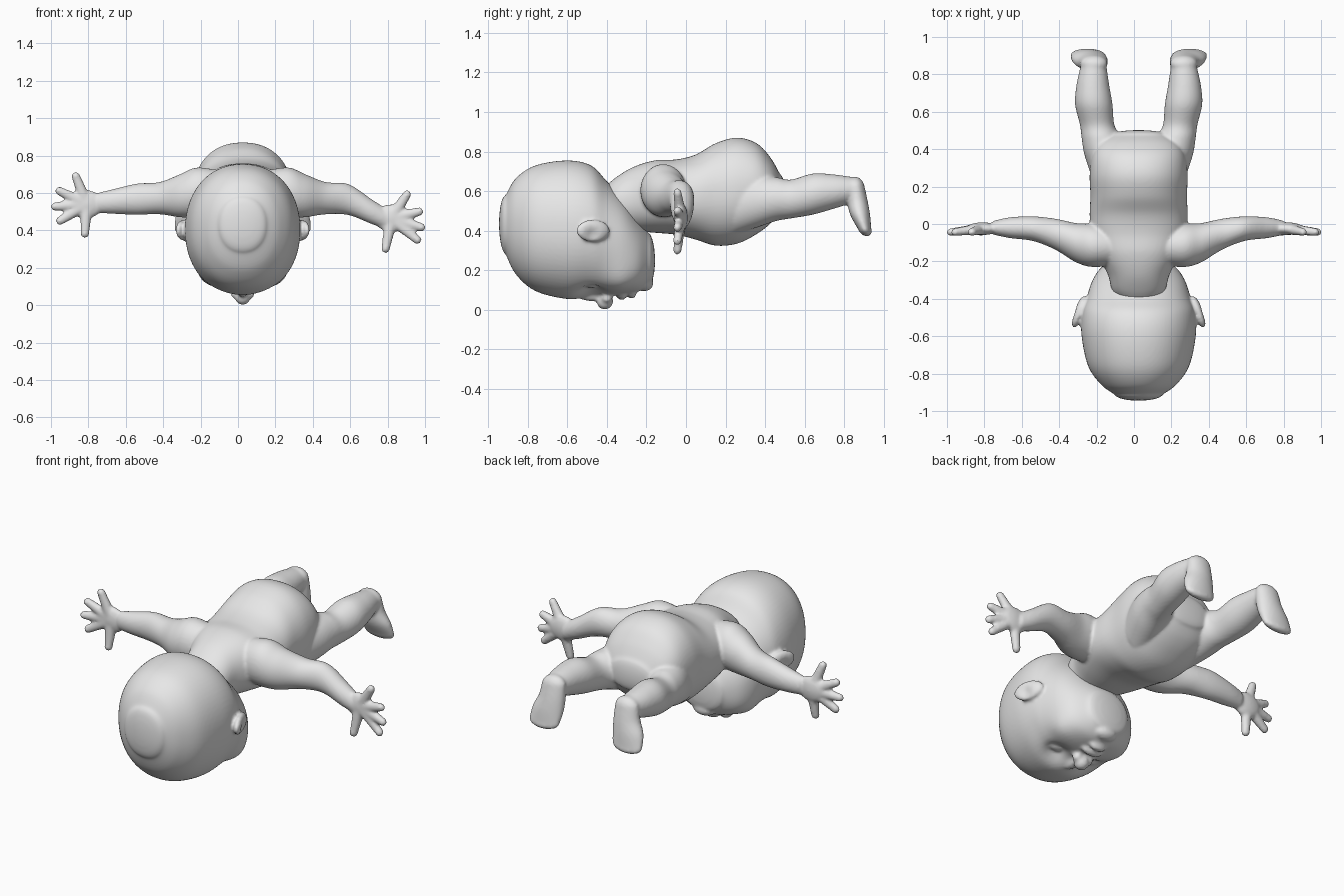
import bpy, bmesh, math
from mathutils import Vector, Matrix

if "Cube" in bpy.data.objects:
    bpy.data.objects.remove(bpy.data.objects["Cube"])

X, Y, Z = Vector((1, 0, 0)), Vector((0, 1, 0)), Vector((0, 0, 1))
MID = 0.025      # x of the body's symmetry plane
SIDES = (-1, 1)

skin = bpy.data.materials.new("grey_clay")
skin.use_nodes = True
skin.diffuse_color = (0.8, 0.8, 0.8, 1)
skin.node_tree.nodes["Principled BSDF"].inputs["Base Color"].default_value = skin.diffuse_color


def spline(rows, steps=6):
    """Smoothly interpolate rows of numbers."""
    out = []
    for i in range(len(rows) - 1):
        a, b, c, d = (rows[min(max(i + k, 0), len(rows) - 1)] for k in (-1, 0, 1, 2))
        for s in range(steps):
            t = s / steps
            out.append([q + t / 2 * (r - p + t * (2*p - 5*q + 4*r - s2 + t * (3*(q - r) + s2 - p)))
                        for p, q, r, s2 in zip(a, b, c, d)])
    return out + [list(rows[-1])]


def loft(bm, rows, u, v, dome=1.0, power=2.0, sides=40):
    """Skin rows of (x, y, z, radius_u, radius_v), with domed ends."""
    rows = spline(rows)
    caps = []
    for end, inner in ((rows[0], rows[1]), (rows[-1], rows[-2])):
        c = Vector(end[:3])
        out = (c - Vector(inner[:3])).normalized() * min(end[3:]) * dome
        angles = [math.radians(a) for a in (20, 40, 60, 75, 86)]
        caps.append([[*(c + out * math.sin(a)), end[3] * math.cos(a), end[4] * math.cos(a)]
                     for a in angles])
    rows = caps[0][::-1] + rows + caps[1]
    rings = []
    for x, y, z, ru, rv in rows:
        ring = []
        for k in range(sides):
            a = math.tau * k / sides
            cu, cv = (math.copysign(abs(f(a)) ** (2 / power), f(a)) for f in (math.cos, math.sin))
            ring.append(bm.verts.new(Vector((x, y, z)) + u * ru * cu + v * rv * cv))
        rings.append(ring)
    faces = [bm.faces.new(rings[0]), bm.faces.new(rings[-1])]
    for a, b in zip(rings, rings[1:]):
        faces += [bm.faces.new((a[k], a[k - 1], b[k - 1], b[k])) for k in range(sides)]
    bmesh.ops.recalc_face_normals(bm, faces=faces)


def blob(bm, centre, radii, tilt=0.0, axis="X"):
    """Add an ellipsoid."""
    m = Matrix.Translation(centre) @ Matrix.Rotation(tilt, 4, axis) @ Matrix.Diagonal((*radii, 1))
    bmesh.ops.create_uvsphere(bm, u_segments=32, v_segments=20, radius=1, matrix=m)


def push(bm, centre, move, reach):
    """Soft sculpting stroke."""
    for v in bm.verts:
        d = (v.co - Vector(centre)).length / reach
        v.co += Vector(move) * math.exp(-d * d)


def fuse(name, bm, voxel, rounds):
    """Turn overlapping volumes into one smooth skin."""
    mesh = bpy.data.meshes.new(name)
    bm.to_mesh(mesh)
    bm.free()
    mesh.materials.append(skin)
    ob = bpy.data.objects.new(name, mesh)
    bpy.context.collection.objects.link(ob)
    rm = ob.modifiers.new("fuse", "REMESH")
    rm.mode, rm.voxel_size, rm.use_smooth_shade = "VOXEL", voxel, True
    sm = ob.modifiers.new("soften", "SMOOTH")
    sm.factor, sm.iterations = 0.5, rounds


def sections(table):
    """Rows of (y, low, high, half_width) to loft rows."""
    return [(MID, y, (lo + hi) / 2, w, (hi - lo) / 2) for y, lo, hi, w in table]


# Head: crown towards the front, face turned down
head = bmesh.new()
loft(head, sections([
    (-.91, .28, .58, .13), (-.86, .18, .665, .2), (-.76, .095, .73, .27),
    (-.6, .055, .755, .305), (-.48, .062, .73, .303), (-.4, .07, .65, .28),
    (-.31, .08, .56, .25), (-.24, .095, .46, .205), (-.19, .13, .39, .14)]),
    X, Z, dome=.27, power=2.15, sides=72)
for s in SIDES:
    push(head, (MID + s * .11, -.48, .08), (0, 0, .05), .065)            # eye sockets
    push(head, (MID + s * .17, -.33, .17), (s * .025, 0, -.02), .09)     # cheeks
for s in SIDES:
    blob(head, (MID + s * .11, -.48, .145), (.058, .036, .036))          # closed eyelids
    blob(head, (MID + s * .036, -.4, .06), (.027, .028, .026))           # nostrils
    blob(head, (MID + s * .318, -.47, .4), (.028, .09, .056), s * .35, "Z")  # ears
    push(head, (MID + s * .36, -.47, .38), (-s * .022, 0, 0), .035)
blob(head, (MID, -.41, .045), (.042, .042, .043))                        # nose tip
blob(head, (MID, -.47, .07), (.028, .075, .026))                         # nose bridge
blob(head, (MID, -.325, .078), (.065, .026, .028))                       # upper lip
blob(head, (MID, -.275, .085), (.052, .024, .028))                       # lower lip
blob(head, (MID, -.21, .135), (.07, .045, .04))                          # chin
fuse("head", head, .009, 5)

# Torso, from neck to buttocks
body = bmesh.new()
loft(body, sections([
    (-.42, .42, .61, .09), (-.36, .41, .665, .14), (-.27, .4, .72, .165),
    (-.16, .39, .755, .22), (-.05, .38, .76, .255), (.05, .355, .785, .262),
    (.15, .325, .842, .258), (.26, .335, .87, .262), (.36, .385, .84, .25),
    (.43, .44, .765, .215), (.475, .5, .685, .15)]), X, Z, dome=.3, power=2.2, sides=64)

# Legs and feet
for s in SIDES:
    leg = [(.13, .25, .53, .12, .15), (.175, .37, .55, .115, .13), (.2, .46, .56, .105, .11),
           (.222, .53, .56, .092, .098), (.24, .64, .585, .1, .104), (.245, .74, .597, .088, .088),
           (.242, .83, .605, .072, .068)]
    loft(body, [(MID + s * x, *rest) for x, *rest in leg], X, Z)
    foot = [(.24, .858, .62, .072, .045), (.245, .866, .55, .08, .052),
            (.262, .88, .48, .095, .05), (.272, .902, .41, .095, .034)]
    loft(body, [(MID + s * x, *rest) for x, *rest in foot], X, Y, dome=1.2)

# Arms: the left one droops beyond the elbow
arm = [(.125, -.12, .6, .1, .12), (.245, -.115, .603, .115, .133), (.335, -.1, .585, .105, .115),
       (.445, -.055, .572, .083, .086), (.565, -.025, .567, .066, .083),
       (.685, -.02, .555, .056, .067), (.765, -.02, .548, .04, .055)]
for s in SIDES:
    droop = .42 if s > 0 else 0
    loft(body, [(MID + s * x, y, z - droop * max(0, x - .56), ry, rz)
                for x, y, z, ry, rz in arm], Y, Z, dome=.7)


def hand(palm, tips):
    """Flat palm with digits spread in the upright plane."""
    px, pz = palm
    blob(body, (px, -.025, pz), (.09, .034, .075))
    for tx, tz in tips:
        a, b = Vector((px, -.025, pz)), Vector((tx, -.045, tz))
        d = (b - a).normalized()
        b -= d * .02
        loft(body, [(*a.lerp(b, t), r, r * 1.1) for t, r in ((.2, .03), (.6, .025), (1, .021))],
             Y, d.cross(Y).normalized(), sides=16)


hand((-.81, .54), [(-.875, .71), (-.975, .62), (-1, .525), (-.97, .44), (-.82, .36)])
hand((.82, .465), [(.915, .61), (.99, .505), (1, .41), (.975, .335), (.785, .28)])
fuse("body", body, .009, 5)
